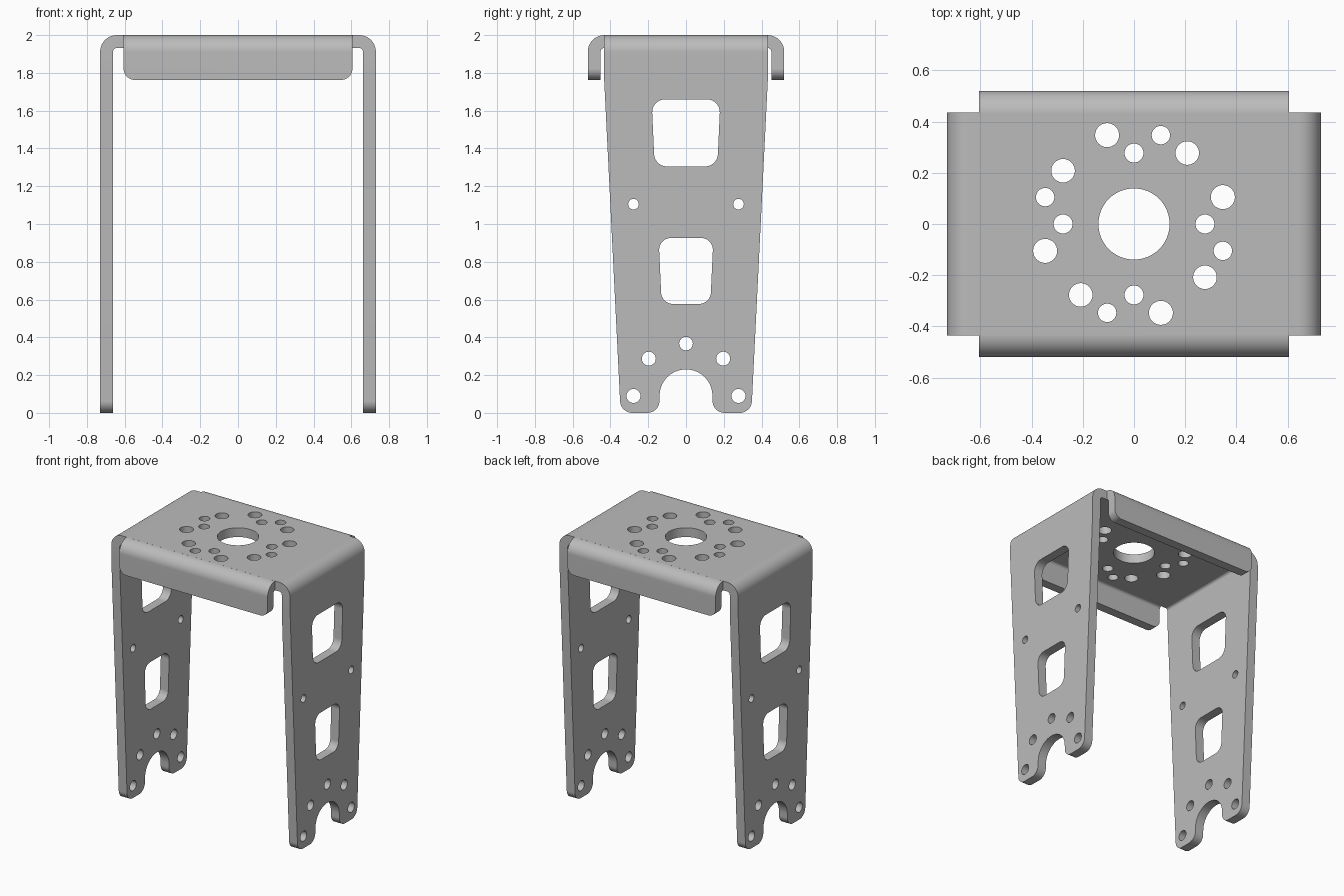
import bpy, bmesh, math
from mathutils import Vector

if "Cube" in bpy.data.objects:
    bpy.data.objects.remove(bpy.data.objects["Cube"])

steel = bpy.data.materials.new("brushed_grey_steel")
steel.use_nodes = True
steel.diffuse_color = (0.5, 0.5, 0.5, 1)
steel.node_tree.nodes["Principled BSDF"].inputs["Base Color"].default_value = (0.5, 0.5, 0.5, 1)

T = 0.068                 # sheet thickness
TOP = 2.0
R_IN, R_OUT = 0.02, 0.088  # bend radii


def rounded(corners, steps=10):
    """Closed 2D outline from (u, v, radius) corners."""
    out = []
    n = len(corners)
    for i, (u, v, r) in enumerate(corners):
        p = Vector((u, v))
        if r == 0:
            out.append(p)
            continue
        a = (Vector(corners[i - 1][:2]) - p).normalized()
        b = (Vector(corners[(i + 1) % n][:2]) - p).normalized()
        half = a.angle(b) / 2
        centre = p + (a + b).normalized() * (r / math.sin(half))
        start = p + a * (r / math.tan(half)) - centre
        end = p + b * (r / math.tan(half)) - centre
        sweep = start.angle(end)
        for k in range(steps + 1):
            t = k / steps
            out.append(centre + (start * math.sin((1 - t) * sweep)
                                 + end * math.sin(t * sweep)) / math.sin(sweep))
    return [p for i, p in enumerate(out) if (p - out[i - 1]).length > 1e-4]


def circle(u, v, r, steps=8):
    return rounded([(u - r, v - r, r), (u + r, v - r, r),
                    (u + r, v + r, r), (u - r, v + r, r)], steps)


def prism(name, outlines, axis, lo, hi):
    """Extrude 2D outlines along one axis."""
    place = {"X": lambda p, t: (t, p.x, p.y),
             "Y": lambda p, t: (p.x, t, p.y),
             "Z": lambda p, t: (p.x, p.y, t)}[axis]
    bm = bmesh.new()
    for outline in outlines:
        face = bm.faces.new([bm.verts.new(place(p, lo)) for p in outline])
        ext = bmesh.ops.extrude_face_region(bm, geom=[face])["geom"]
        moved = [g for g in ext if isinstance(g, bmesh.types.BMVert)]
        shift = Vector(place(Vector((0, 0)), hi - lo))
        bmesh.ops.translate(bm, vec=shift, verts=moved)
    bmesh.ops.recalc_face_normals(bm, faces=bm.faces)
    mesh = bpy.data.meshes.new(name)
    bm.to_mesh(mesh)
    bm.free()
    obj = bpy.data.objects.new(name, mesh)
    bpy.context.collection.objects.link(obj)
    mesh.materials.append(steel)
    return obj


def combine(obj, other, operation):
    """Apply a boolean and discard the second solid."""
    bpy.context.view_layer.objects.active = obj
    mod = obj.modifiers.new("combine", "BOOLEAN")
    mod.operation, mod.object, mod.solver = operation, other, "EXACT"
    bpy.ops.object.modifier_apply(modifier=mod.name)
    bpy.data.objects.remove(other)


def bent_channel(half, bottom):
    """Upside-down U section of folded sheet."""
    inner = half - T
    return rounded([(-half, bottom, 0), (-half, TOP, R_OUT), (half, TOP, R_OUT),
                    (half, bottom, 0), (inner, bottom, 0), (inner, TOP - T, R_IN),
                    (-inner, TOP - T, R_IN), (-inner, bottom, 0)])


def window(z_low, z_high, half_low, half_high, r):
    return rounded([(-half_low, z_low, r), (half_low, z_low, r),
                    (half_high, z_high, r), (-half_high, z_high, r)])


# Top plate and two legs, trimmed to the tapered leg outline
bracket = prism("folded_bracket", [bent_channel(0.73, -0.1)], "Y", -0.6, 0.6)
right_half = [(0.435, 2.1, 0), (0.435, 1.8, 0), (0.346, 0, 0.065),
              (0.14, 0, 0.065), (0.14, 0.23, 0.139)]
left_half = [(-u, v, r) for u, v, r in reversed(right_half)]
combine(bracket, prism("leg_outline", [rounded(right_half + left_half)], "X", -1, 1), "INTERSECT")

# Leg windows and screw holes, cut through both legs
leg_holes = [window(1.305, 1.66, 0.166, 0.182, 0.068),
             window(0.577, 0.926, 0.129, 0.145, 0.062),
             circle(0, 0.367, 0.036)]
for s in (-1, 1):
    leg_holes += [circle(s * 0.278, 1.105, 0.028), circle(s * 0.197, 0.287, 0.037),
                  circle(s * 0.278, 0.09, 0.037)]
combine(bracket, prism("leg_cutter", leg_holes, "X", -1, 1), "DIFFERENCE")

# Front and back flanges with rounded lower corners
flanges = prism("flanges", [bent_channel(0.52, 1.5)], "X", -0.8, 0.8)
flange_outline = rounded([(-0.606, 2.1, 0), (-0.606, 1.763, 0.06),
                          (0.606, 1.763, 0.06), (0.606, 2.1, 0)])
combine(flanges, prism("flange_outline", [flange_outline], "Y", -1, 1), "INTERSECT")
combine(bracket, flanges, "UNION")

# Centre bore and the ring of mounting holes, repeated every quarter turn
top_holes = [circle(0, 0, 0.139, 14)]
for quarter in range(4):
    c, s = round(math.cos(quarter * math.pi / 2)), round(math.sin(quarter * math.pi / 2))
    for x, y, r in ((0, 0.277, 0.037), (0.208, 0.277, 0.046),
                    (-0.105, 0.347, 0.047), (0.105, 0.347, 0.036)):
        top_holes.append(circle(c * x - s * y, s * x + c * y, r))
combine(bracket, prism("top_cutter", top_holes, "Z", 1.8, 2.2), "DIFFERENCE")

# Smooth bends with crisp sheet edges
bpy.ops.object.select_all(action="DESELECT")
bracket.select_set(True)
bpy.context.view_layer.objects.active = bracket
bpy.ops.object.shade_smooth_by_angle(angle=math.radians(30))
weighted = bracket.modifiers.new("weighted_normals", "WEIGHTED_NORMAL")
weighted.keep_sharp = True
